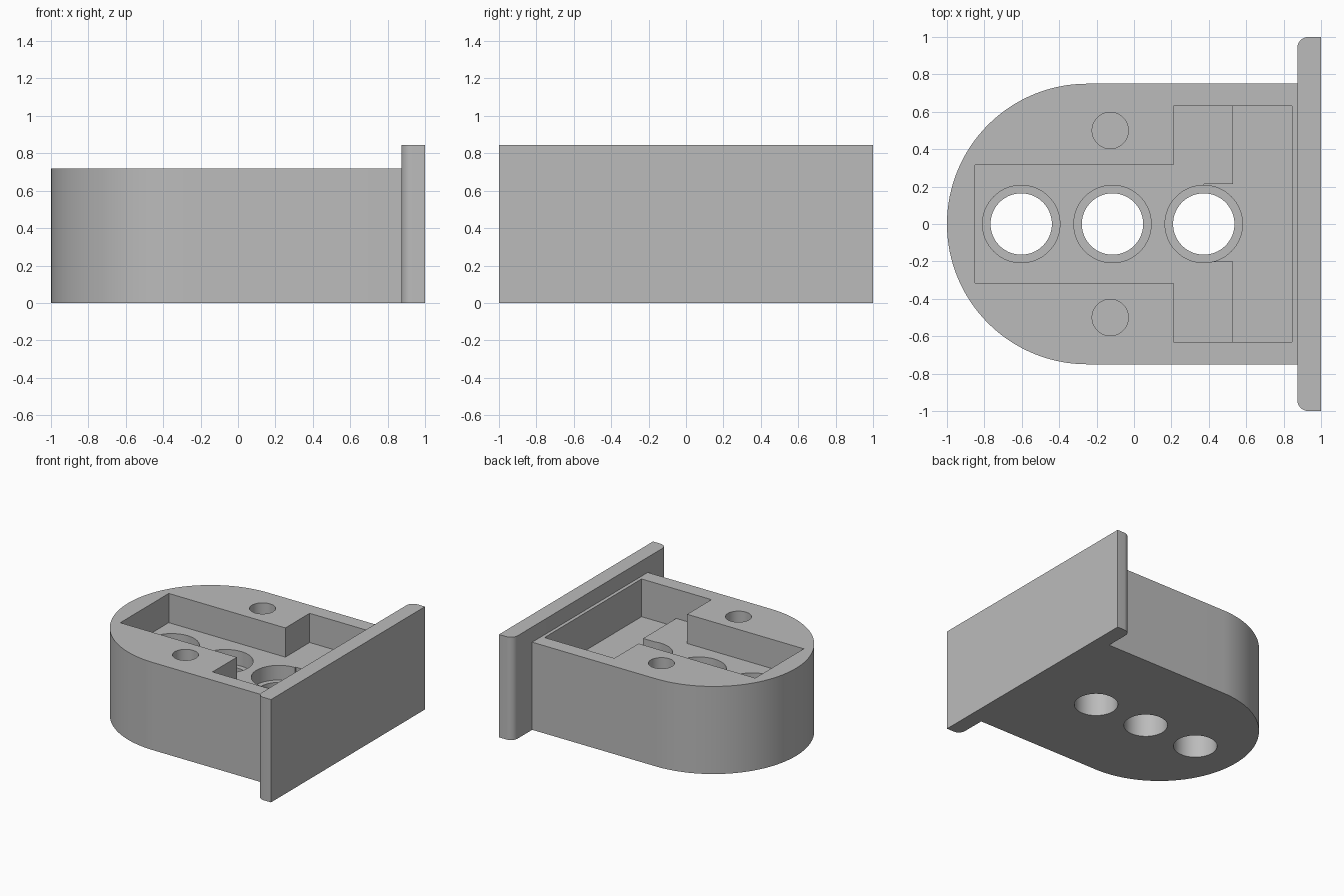
import bpy
import math

cube = bpy.data.objects.get("Cube")
if cube:
    bpy.data.objects.remove(cube, do_unlink=True)

grey = bpy.data.materials.new("plain grey")
grey.use_nodes = True
colour = (0.5, 0.5, 0.5, 1)
grey.diffuse_color = colour
grey.node_tree.nodes["Principled BSDF"].inputs["Base Color"].default_value = colour

BODY_TOP, SHELF, FLOOR, SEAT = 0.72, 0.48, 0.41, 0.36
ABOVE = 1.0


def arc(cx, cy, r, start, end, n):
    angles = [math.radians(start + (end - start) * i / n) for i in range(n + 1)]
    return [(cx + r * math.cos(a), cy + r * math.sin(a)) for a in angles]


def prism(name, outline, z0, z1):
    """Extrude a counter-clockwise outline from z0 to z1."""
    n = len(outline)
    verts = [(x, y, z) for z in (z0, z1) for x, y in outline]
    faces = [tuple(reversed(range(n))), tuple(range(n, 2 * n))]
    faces += [(i, (i + 1) % n, n + (i + 1) % n, n + i) for i in range(n)]
    mesh = bpy.data.meshes.new(name)
    mesh.from_pydata(verts, [], faces)
    mesh.materials.append(grey)
    obj = bpy.data.objects.new(name, mesh)
    bpy.context.collection.objects.link(obj)
    return obj


def box(x0, x1, y0, y1):
    return [(x0, y0), (x1, y0), (x1, y1), (x0, y1)]


def circle(x, y, r):
    return arc(x, y, r, 0, 360, 64)[:-1]


def activate(obj):
    bpy.ops.object.select_all(action="DESELECT")
    obj.select_set(True)
    bpy.context.view_layer.objects.active = obj


def cut(obj, outline, z0, z1=ABOVE):
    cutter = prism("cutter", outline, z0, z1)
    cutter.hide_render = True
    mod = obj.modifiers.new("cut", "BOOLEAN")
    mod.operation = "DIFFERENCE"
    mod.solver = "EXACT"
    mod.object = cutter
    activate(obj)
    bpy.ops.object.modifier_apply(modifier=mod.name)
    bpy.data.objects.remove(cutter, do_unlink=True)


# Round-ended housing
outline = arc(-0.25, 0, 0.75, 90, 270, 64) + [(0.873, -0.75), (0.873, 0.75)]
housing = prism("housing", outline, 0, BODY_TOP)

# T-shaped pocket with a raised shelf
cut(housing, [(-0.85, -0.315), (0.21, -0.315), (0.21, -0.63), (0.845, -0.63),
              (0.845, 0.63), (0.21, 0.63), (0.21, 0.315), (-0.85, 0.315)], SHELF)
cut(housing, [(0.53, -0.63), (0.845, -0.63), (0.845, 0.63), (0.53, 0.63),
              (0.53, 0.215), (0.375, 0.215), (0.375, -0.2), (0.53, -0.2)], FLOOR)

# Three stepped through holes
for x in (-0.603, -0.115, 0.373):
    cut(housing, circle(x, 0, 0.207), SEAT)
    cut(housing, circle(x, 0, 0.164), -0.1)

# Blind screw holes
for y in (-0.5, 0.5):
    cut(housing, circle(-0.127, y, 0.097), 0.25)

# End plate with rounded inner corners
r = 0.06
plate_outline = [(1, -1), (1, 1)]
plate_outline += arc(0.873 + r, 1 - r, r, 90, 180, 10)
plate_outline += arc(0.873 + r, r - 1, r, 180, 270, 10)
plate = prism("end_plate", plate_outline, 0, 0.845)

for obj in (housing, plate):
    activate(obj)
    bpy.ops.object.shade_smooth_by_angle(angle=math.radians(30))
